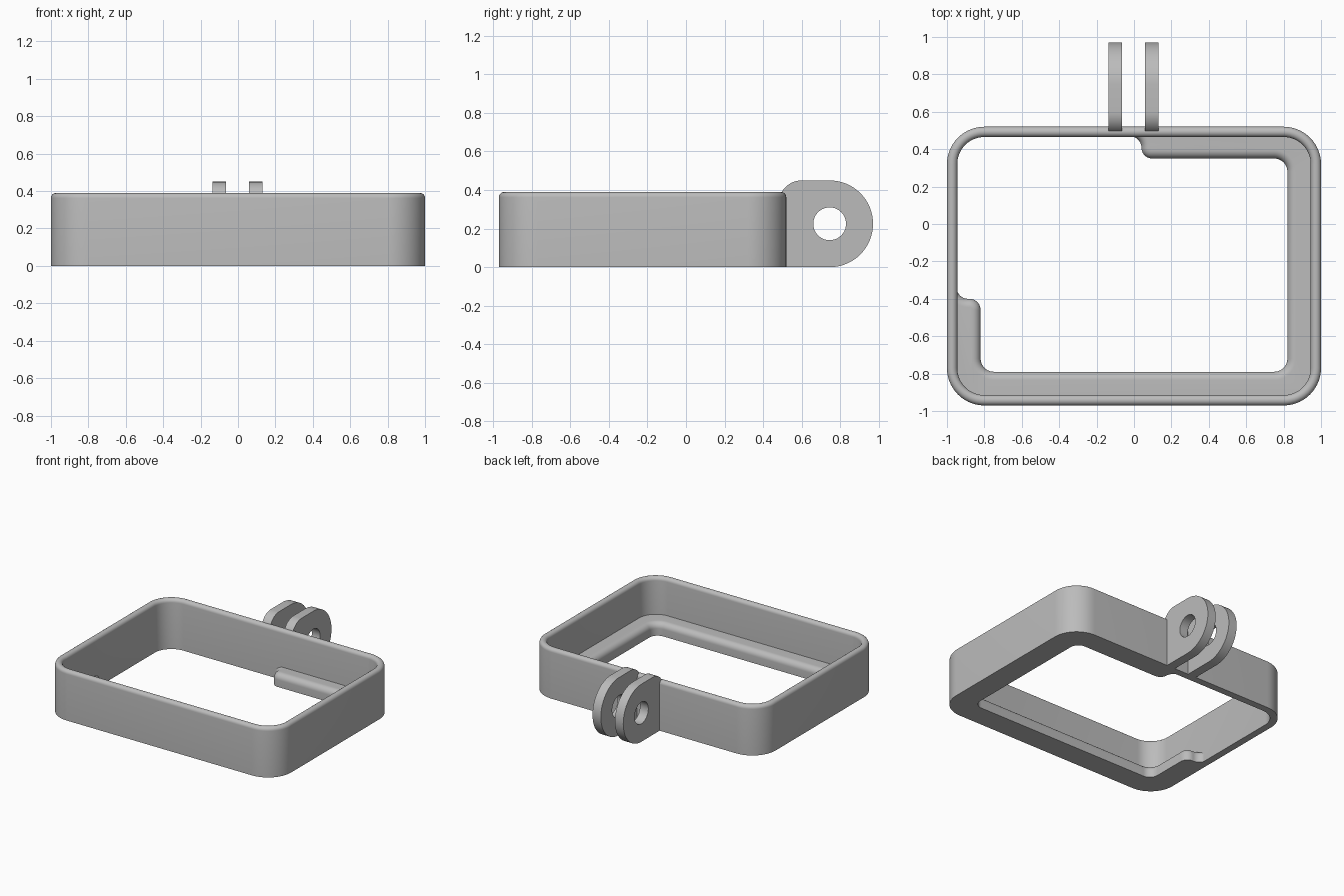
import bpy, bmesh, math
from mathutils import Vector

cube = bpy.data.objects.get("Cube")
if cube:
    bpy.data.objects.remove(cube, do_unlink=True)

grey = bpy.data.materials.new("plain grey")
grey.use_nodes = True
grey.diffuse_color = (0.5, 0.5, 0.5, 1)
grey.node_tree.nodes["Principled BSDF"].inputs["Base Color"].default_value = (0.5, 0.5, 0.5, 1)


def arc(cx, cy, r, a0, a1, n):
    """Points on an arc, angles in degrees."""
    angles = [math.radians(a0 + (a1 - a0) * i / n) for i in range(n + 1)]
    return [Vector((cx + r * math.cos(a), cy + r * math.sin(a))) for a in angles]


def round_path(corners, n=10):
    """Polyline with right-angled corners (x, y, radius) turned into arcs."""
    pts = [Vector(corners[0][:2])]
    for before, here, after in zip(corners, corners[1:], corners[2:]):
        p, r = Vector(here[:2]), here[2]
        u = (Vector(before[:2]) - p).normalized()
        v = (Vector(after[:2]) - p).normalized()
        centre = p + (u + v) * r
        for i in range(n + 1):
            t = math.pi / 2 * i / n
            pts.append(centre - v * r * math.cos(t) - u * r * math.sin(t))
    return pts + [Vector(corners[-1][:2])]


def finish(obj, angle=35):
    """Weld, orient and shade a finished part."""
    bm = bmesh.new()
    bm.from_mesh(obj.data)
    bmesh.ops.remove_doubles(bm, verts=bm.verts, dist=1e-5)
    bmesh.ops.recalc_face_normals(bm, faces=bm.faces)
    bm.to_mesh(obj.data)
    bm.free()
    obj.data.materials.clear()
    obj.data.materials.append(grey)
    bpy.ops.object.select_all(action="DESELECT")
    obj.select_set(True)
    bpy.context.view_layer.objects.active = obj
    bpy.ops.object.shade_smooth_by_angle(angle=math.radians(angle))


def loft(name, rings, capped):
    """Skin closed rings of (x, y, z); cap the ends or join last to first."""
    bm = bmesh.new()
    loops = [[bm.verts.new(p) for p in ring] for ring in rings]
    pairs = list(zip(loops, loops[1:]))
    if capped:
        bm.faces.new(loops[0])
        bm.faces.new(loops[-1])
    else:
        pairs.append((loops[-1], loops[0]))
    for a, b in pairs:
        for i in range(len(a)):
            j = (i + 1) % len(a)
            bm.faces.new((a[i], a[j], b[j], b[i]))
    mesh = bpy.data.meshes.new(name)
    bm.to_mesh(mesh)
    bm.free()
    obj = bpy.data.objects.new(name, mesh)
    bpy.context.collection.objects.link(obj)
    finish(obj)


# Frame wall: a rounded rectangle with a fully rounded top rim
LEFT, FRONT, BACK, RADIUS, HEIGHT, WALL = 1.0, -0.97, 0.52, 0.2, 0.39, 0.055


def outline(inset):
    r = RADIUS - inset
    pts = []
    for sx, y, a in ((1, BACK, 0), (-1, BACK, 90), (-1, FRONT, 180), (1, FRONT, 270)):
        cy = y - math.copysign(RADIUS, y)
        pts += arc(sx * (LEFT - RADIUS), cy, r, a, a + 90, 14)
    return pts


half = WALL / 2
section = [Vector((0, 0))] + arc(half, HEIGHT - half, half, 180, 0, 12) + [Vector((WALL, 0))]
loft("frame_wall", [[(p.x, p.y, s.y) for p in outline(s.x)] for s in section], False)

# Retaining lip: partial shelf with a rounded inner edge and flowing ends
LIP, FILLET = 0.1, 0.045
inner = round_path([
    (-0.1, 0.468, 0), (0.04, 0.468, 0.06), (0.04, 0.35, 0.058), (0.82, 0.35, 0.07),
    (0.82, -0.79, 0.07), (-0.82, -0.79, 0.07), (-0.82, -0.4, 0.06),
    (-0.948, -0.4, 0.06), (-0.948, -0.3, 0)])
buried = round_path([
    (-0.996, -0.28, 0), (-0.996, -0.966, 0.196), (0.996, -0.966, 0.196),
    (0.996, 0.516, 0.196), (-0.12, 0.516, 0)])
normals = []
for i in range(len(inner)):
    d = inner[min(i + 1, len(inner) - 1)] - inner[max(i - 1, 0)]
    normals.append(Vector((-d.y, d.x)).normalized())
levels = [Vector((0, 0))] + arc(FILLET, LIP - FILLET, FILLET, 180, 90, 8)
rings = []
for s in levels:
    edge = [p + n * s.x for p, n in zip(inner, normals)]
    rings.append([(p.x, p.y, s.y) for p in edge + buried])
loft("retaining_lip", rings, True)

# Mounting lugs: two plates with a round end and a bolt hole
lug = ([Vector((0.49, 0))] + arc(0.745, 0.225, 0.225, -90, 90, 32)
       + arc(0.6, 0.33, 0.12, 90, 157, 12))
hole = arc(0.745, 0.225, 0.085, 0, 360, 40)[:-1]
for name, x in (("right_mount_lug", -0.1), ("left_mount_lug", 0.094)):
    curve = bpy.data.curves.new(name, "CURVE")
    curve.dimensions = "2D"
    curve.fill_mode = "BOTH"
    curve.extrude = 0.036
    for pts in (lug, hole):
        spline = curve.splines.new("POLY")
        spline.points.add(len(pts) - 1)
        for point, p in zip(spline.points, pts):
            point.co = (p.x, p.y, 0, 1)
        spline.use_cyclic_u = True
    obj = bpy.data.objects.new(name, curve)
    obj.location.x = x
    obj.rotation_euler = (math.pi / 2, 0, math.pi / 2)
    bpy.context.collection.objects.link(obj)
    bpy.ops.object.select_all(action="DESELECT")
    obj.select_set(True)
    bpy.context.view_layer.objects.active = obj
    bpy.ops.object.convert(target="MESH")
    finish(bpy.context.view_layer.objects.active)
